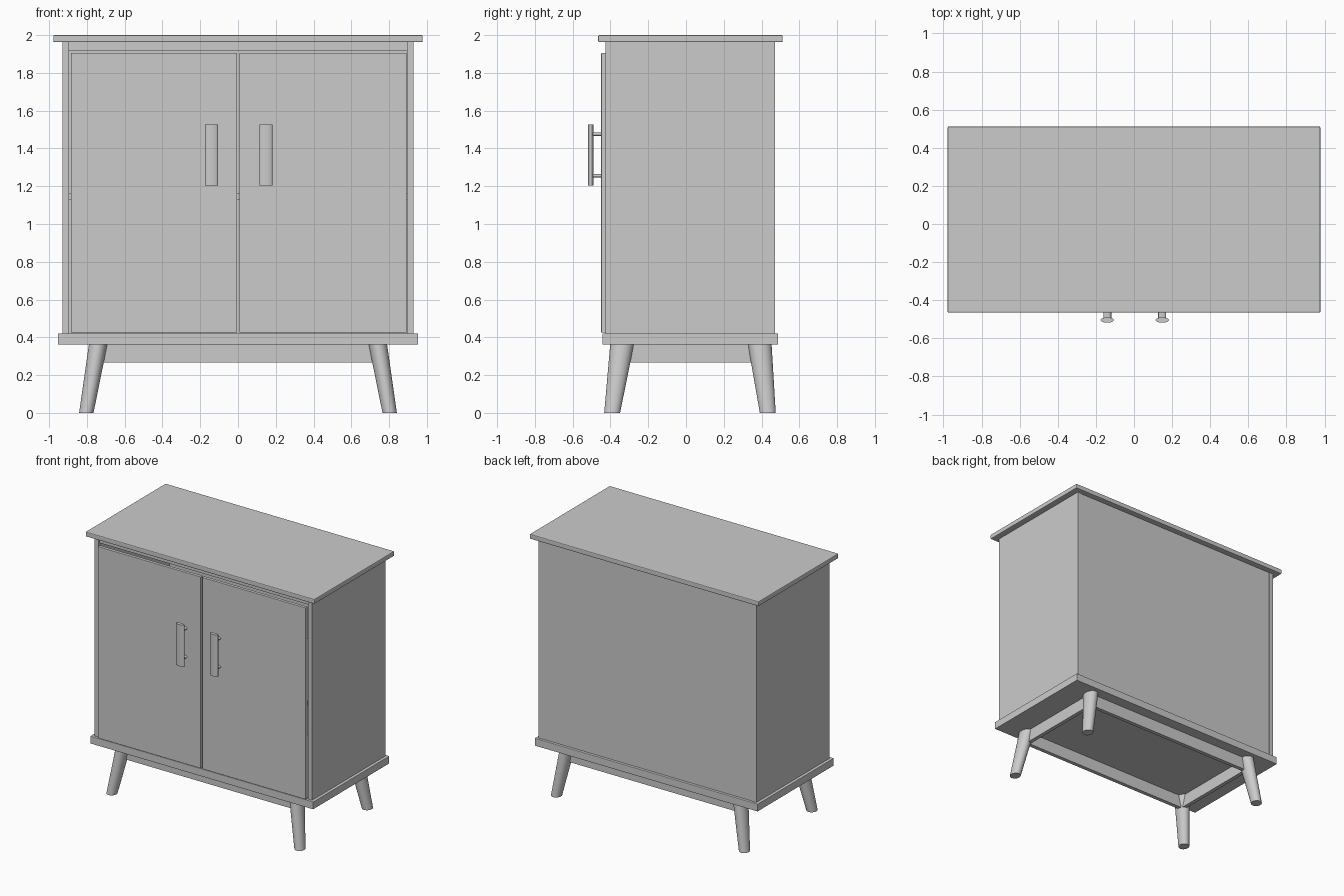
import bpy, bmesh, math
from mathutils import Vector

old = bpy.data.objects.get("Cube")
if old:
    bpy.data.objects.remove(old, do_unlink=True)

grey = bpy.data.materials.new("plain grey")
grey.use_nodes = True
COLOUR = (0.6, 0.6, 0.6, 1)
grey.diffuse_color = COLOUR
grey.node_tree.nodes["Principled BSDF"].inputs["Base Color"].default_value = COLOUR


def finish(name, bm, smooth=False):
    bmesh.ops.recalc_face_normals(bm, faces=bm.faces)
    mesh = bpy.data.meshes.new(name)
    bm.to_mesh(mesh)
    bm.free()
    mesh.materials.append(grey)
    obj = bpy.data.objects.new(name, mesh)
    bpy.context.collection.objects.link(obj)
    if smooth:
        bpy.ops.object.select_all(action="DESELECT")
        obj.select_set(True)
        bpy.context.view_layer.objects.active = obj
        bpy.ops.object.shade_smooth_by_angle(angle=math.radians(40))
    return obj


def box(name, x, y, z, bevel=0):
    """Board spanning the given (min, max) ranges."""
    bm = bmesh.new()
    bmesh.ops.create_cube(bm, size=1)
    for v in bm.verts:
        v.co = Vector([(r[0] + r[1]) / 2 + c * (r[1] - r[0]) for c, r in zip(v.co, (x, y, z))])
    obj = finish(name, bm)
    if bevel:
        mod = obj.modifiers.new("soft_edge", "BEVEL")
        mod.width = bevel
        mod.segments = 2
    return obj


def rod(name, start, end, axes, r0, r1, sides=32):
    """Elliptical rod lofted from start to end; axes are the two section directions."""
    bm = bmesh.new()
    u, w = map(Vector, axes)
    rings = []
    for p, r in ((start, r0), (end, r1)):
        angles = [2 * math.pi * i / sides for i in range(sides)]
        rings.append([bm.verts.new(Vector(p) + u * r[0] * math.cos(a) + w * r[1] * math.sin(a))
                      for a in angles])
    a, b = rings
    for i in range(sides):
        j = (i + 1) % sides
        bm.faces.new((a[i], a[j], b[j], b[i]))
    bm.faces.new(a)
    bm.faces.new(b)
    return finish(name, bm, smooth=True)


X, Y, Z = (1, 0, 0), (0, 1, 0), (0, 0, 1)

# Top and base slabs
box("top_slab", (-0.978, 0.978), (-0.465, 0.512), (1.963, 2.0), 0.006)
box("base_slab", (-0.953, 0.953), (-0.443, 0.487), (0.362, 0.42), 0.003)

# Hollow carcass
for side, s in (("left", 1), ("right", -1)):
    box(side + "_panel", sorted((s * 0.895, s * 0.93)), (-0.425, 0.47), (0.42, 1.963))
box("back_panel", (-0.895, 0.895), (0.445, 0.467), (0.42, 1.963))
box("upper_panel", (-0.895, 0.895), (-0.415, 0.445), (1.917, 1.963))
box("shelf", (-0.895, 0.895), (-0.40, 0.445), (1.13, 1.165))

# Doors with handles
for side, x, hx in (("right", (-0.884, -0.004), -0.14), ("left", (0.008, 0.893), 0.148)):
    box(side + "_door", x, (-0.449, -0.424), (0.425, 1.905), 0.002)
    rod(side + "_handle", (hx, -0.504, 1.205), (hx, -0.504, 1.527), (X, Y),
        (0.035, 0.014), (0.035, 0.014))
    for place, z in (("lower", 1.255), ("upper", 1.475)):
        rod(f"{side}_{place}_handle_post", (hx, -0.447, z), (hx, -0.50, z), (X, Z),
            (0.021, 0.01), (0.021, 0.01), 20)

# Apron frame under the base
for place, y in (("front", -0.335), ("back", 0.388)):
    box(place + "_apron", (-0.74, 0.74), (y - 0.015, y + 0.015), (0.267, 0.362))
for side, x in (("left", 0.738), ("right", -0.738)):
    box(side + "_apron", (x - 0.015, x + 0.015), (-0.335, 0.388), (0.267, 0.362))

# Splayed tapered legs
for side, s in (("left", 1), ("right", -1)):
    for place, foot_y, top_y in (("front", -0.391, -0.338), ("back", 0.433, 0.39)):
        rod(f"{side}_{place}_leg", (s * 0.803, foot_y, 0), (s * 0.74, top_y, 0.365), (X, Y),
            (0.038, 0.042), (0.049, 0.063))
